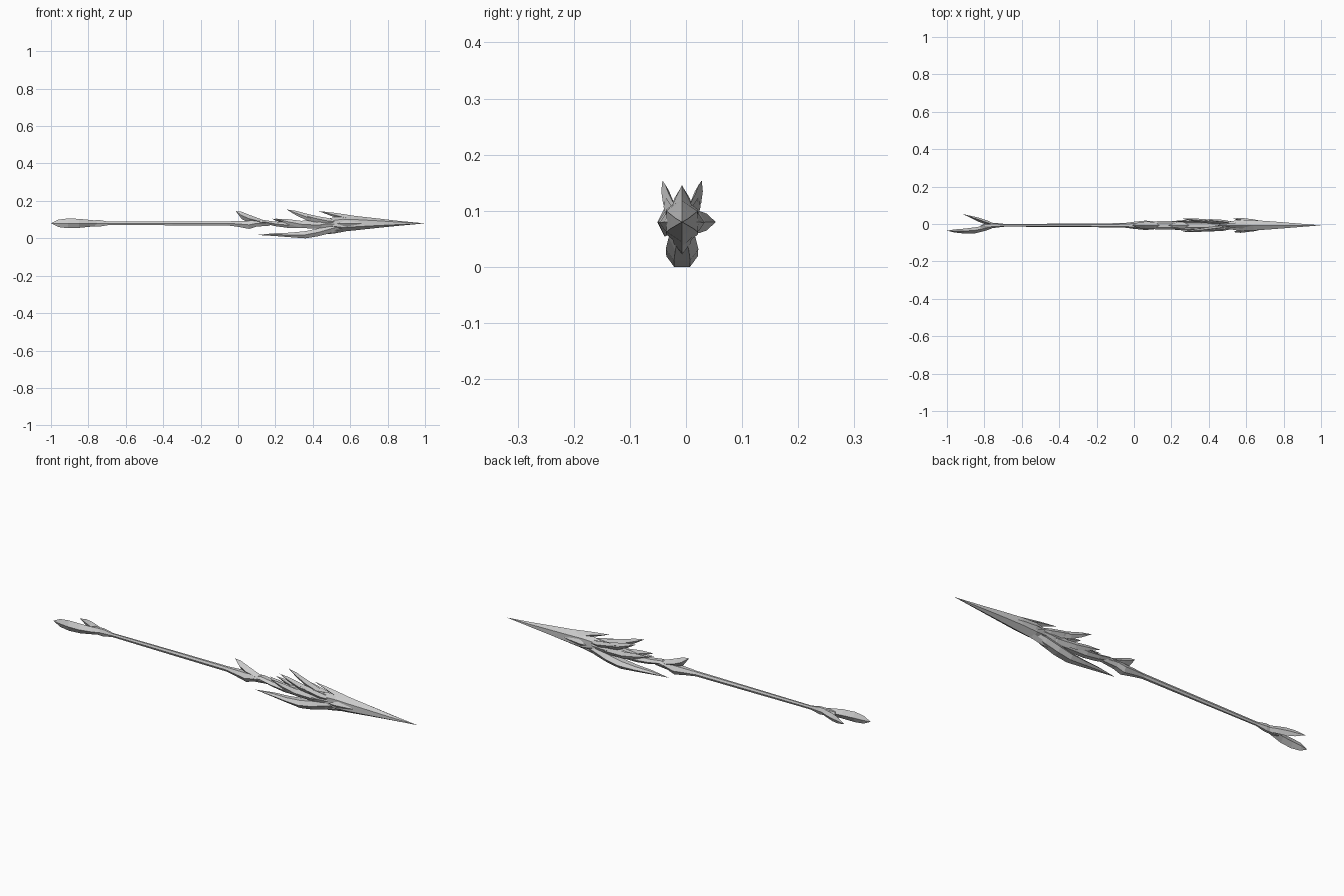
import bpy, bmesh, math

CY = -0.007  # centre line of the weapon in y


def loft(name, stations, sides=4, turn=0.0):
    """Flat-shaded loft along x. Station = (x, y offset, z, half width y, half height z)."""
    bm = bmesh.new()
    rings = []
    for x, y, z, ry, rz in stations:
        if ry == 0 and rz == 0:
            rings.append([bm.verts.new((x, CY + y, z))])
            continue
        ring = []
        for i in range(sides):
            a = 2 * math.pi * i / sides + turn
            ring.append(bm.verts.new((x, CY + y + ry * math.cos(a), z + rz * math.sin(a))))
        rings.append(ring)
    for a, b in zip(rings, rings[1:]):
        for i in range(sides):
            j = (i + 1) % sides
            f = [a[i % len(a)], a[j % len(a)], b[j % len(b)], b[i % len(b)]]
            f = list(dict.fromkeys(f))
            if len(f) > 2:
                bm.faces.new(f)
    for r in (rings[0], rings[-1]):
        if len(r) > 2:
            bm.faces.new(r)
    bmesh.ops.recalc_face_normals(bm, faces=bm.faces)
    me = bpy.data.meshes.new(name)
    bm.to_mesh(me)
    bm.free()
    ob = bpy.data.objects.new(name, me)
    bpy.context.collection.objects.link(ob)
    return ob


def pair(name, stations, sides=4):
    """Two lofts mirrored across the centre line."""
    loft(name + "_left", stations, sides)
    loft(name + "_right", [(x, -y, z, ry, rz) for x, y, z, ry, rz in stations], sides)


# Long thin shaft
loft("shaft", [(-0.79, 0, .08, .006, .009), (-0.70, 0, .08, .007, .010),
               (-0.35, 0, .08, .009, .012), (0.0, 0, .08, .012, .013),
               (0.06, 0, .075, .010, .012)], 6)

# Forked tail: long and short prong plus a collar
loft("tail_long_prong", [(-0.73, 0, .08, .005, .012), (-0.79, -.014, .08, .014, .018),
                         (-0.85, -.027, .08, .016, .024), (-0.91, -.031, .08, .013, .026),
                         (-0.96, -.030, .08, .008, .020), (-1.0, -.029, .08, 0, 0)])
loft("tail_short_prong", [(-0.74, 0, .08, .006, .012), (-0.79, .016, .08, .012, .018),
                          (-0.83, .030, .08, .011, .020), (-0.87, .044, .08, .006, .015),
                          (-0.915, .060, .08, 0, 0)])
loft("tail_collar", [(-0.69, 0, .08, .007, .010), (-0.74, 0, .08, .013, .020),
                     (-0.79, -.002, .08, .014, .018), (-0.82, -.006, .08, .004, .012)], 6)

# Guard at the top of the shaft with a swept-back crest
loft("guard", [(-0.06, 0, .08, .011, .012), (0.0, 0, .077, .019, .018),
               (0.06, 0, .072, .025, .025), (0.10, 0, .080, .022, .020),
               (0.17, 0, .078, .014, .012)], 6)
loft("guard_crest", [(-0.012, 0, .145, 0, 0), (0.02, 0, .122, .014, .020),
                     (0.06, 0, .105, .020, .021), (0.11, 0, .092, .018, .015),
                     (0.17, 0, .085, 0, 0)])

# Twisting neck
loft("neck", [(0.07, 0, .075, .018, .014), (0.14, 0, .088, .023, .011),
              (0.20, 0, .077, .023, .014), (0.27, 0, .070, .023, .017),
              (0.36, 0, .075, .022, .024), (0.46, 0, .075, .024, .030),
              (0.58, 0, .080, .020, .028)], 6)
loft("neck_spur", [(0.18, 0, .105, 0, 0), (0.225, 0, .093, .014, .008),
                   (0.28, 0, .08, .018, .012), (0.34, 0, .075, 0, 0)])

# Swept-back feather blades around the core
pair("upper_horn", [(0.26, .035, .154, 0, 0), (0.31, .030, .135, .007, .012),
                    (0.37, .024, .113, .010, .018), (0.45, .014, .096, .010, .016),
                    (0.54, .006, .085, 0, 0)])
pair("middle_feather", [(0.20, .022, .105, 0, 0), (0.27, .022, .088, .006, .014),
                        (0.34, .020, .075, .010, .018), (0.44, .014, .07, .010, .016),
                        (0.52, .006, .075, 0, 0)])
pair("outer_feather", [(0.35, .030, .125, 0, 0), (0.41, .026, .107, .007, .013),
                       (0.48, .019, .093, .010, .016), (0.57, .010, .085, 0, 0)])

# Lower jaw blade pointing back under the neck
loft("lower_jaw", [(0.10, 0, .018, 0, 0), (0.20, 0, .020, .014, .009),
                   (0.28, 0, .018, .022, .014), (0.36, 0, .019, .028, .022),
                   (0.43, 0, .032, .029, .024), (0.50, 0, .052, .024, .026),
                   (0.58, 0, .07, .012, .014)], 6)

# Spear head: six-sided taper with swept barbs
loft("spear_head", [(0.48, 0, .080, .018, .024), (0.56, 0, .080, .033, .044),
                    (0.64, 0, .081, .032, .037), (0.74, 0, .081, .024, .026),
                    (0.86, 0, .080, .013, .013), (1.0, 0, .080, 0, 0)], 6, math.pi / 2)
loft("head_top_barb", [(0.43, 0, .146, 0, 0), (0.51, 0, .126, .010, .011),
                       (0.58, 0, .109, .018, .018), (0.70, 0, .096, .013, .012),
                       (0.82, 0, .085, 0, 0)])
pair("head_side_barb", [(0.53, .036, .078, 0, 0), (0.57, .030, .079, .010, .015),
                        (0.64, .021, .08, .011, .017), (0.75, .009, .08, 0, 0)])
loft("head_lower_barb", [(0.44, 0, .021, 0, 0), (0.51, 0, .039, .014, .014),
                         (0.58, 0, .053, .018, .015), (0.68, 0, .064, .013, .011),
                         (0.80, 0, .073, 0, 0)])
